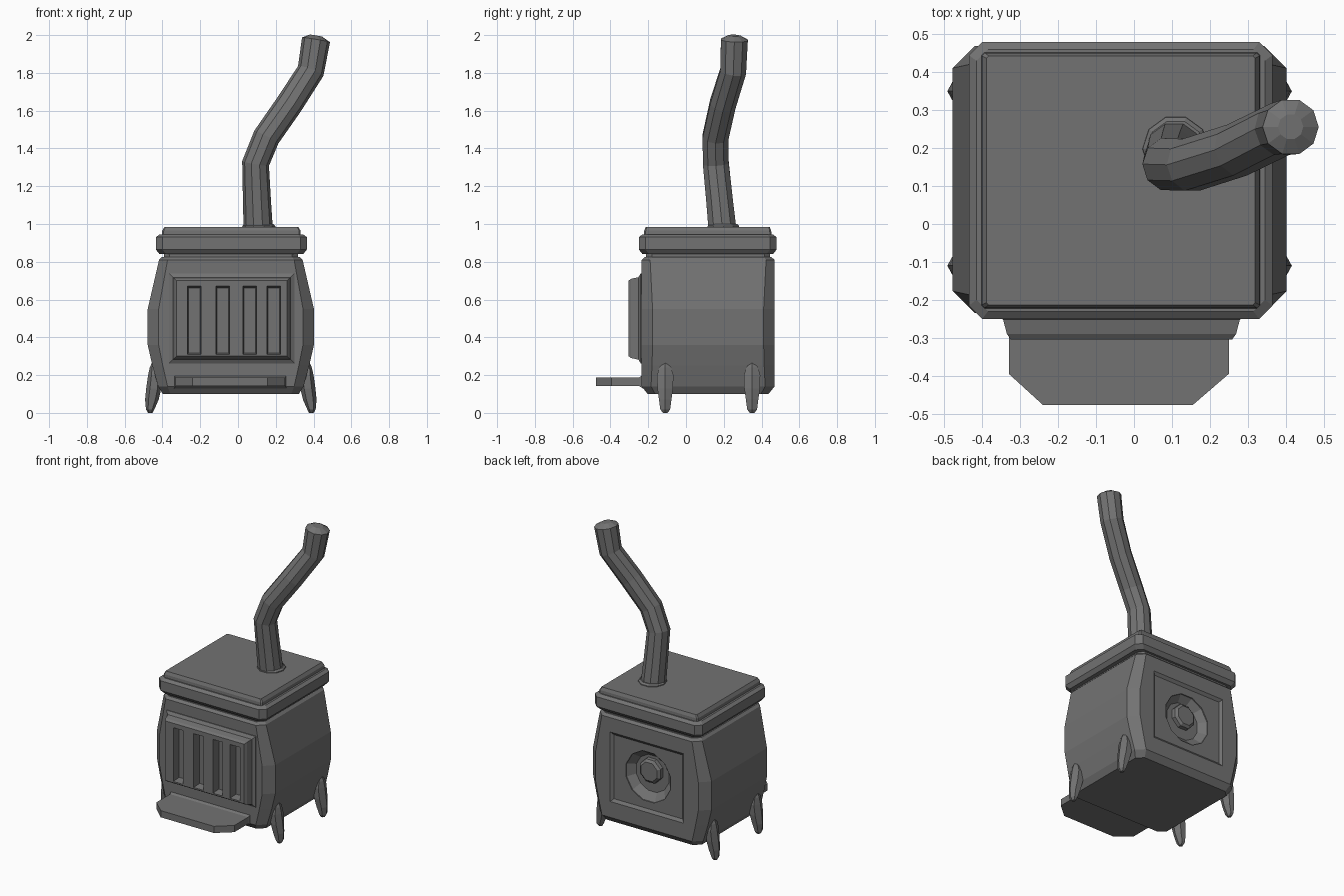
import bpy, bmesh
from math import cos, sin, pi
from mathutils import Vector

cube = bpy.data.objects.get("Cube")
if cube:
    bpy.data.objects.remove(cube, do_unlink=True)

CX, CY = -0.038, 0.117   # centre of the stove body

iron = bpy.data.materials.new("cast_iron_grey")
iron.use_nodes = True
iron.diffuse_color = (0.17, 0.17, 0.17, 1)
iron.node_tree.nodes["Principled BSDF"].inputs["Base Color"].default_value = (0.17, 0.17, 0.17, 1)


def loft(name, rings, location=(0, 0, 0)):
    """Skin a list of equal-length point rings and close both ends."""
    bm = bmesh.new()
    loops = [[bm.verts.new(p) for p in ring] for ring in rings]
    n = len(loops[0])
    for a, b in zip(loops, loops[1:]):
        for i in range(n):
            j = (i + 1) % n
            bm.faces.new((a[i], a[j], b[j], b[i]))
    bm.faces.new(loops[0][::-1])
    bm.faces.new(loops[-1])
    bmesh.ops.recalc_face_normals(bm, faces=bm.faces)
    mesh = bpy.data.meshes.new(name)
    bm.to_mesh(mesh)
    bm.free()
    mesh.materials.append(iron)
    obj = bpy.data.objects.new(name, mesh)
    obj.location = location
    bpy.context.collection.objects.link(obj)
    return obj


def chamfered(z, hx, hy, c):
    """Rectangle with cut corners at height z."""
    return [(sx * x, sy * y, z) for sx, sy, x, y in (
        (1, 1, hx, hy - c), (1, 1, hx - c, hy), (-1, 1, hx - c, hy), (-1, 1, hx, hy - c),
        (-1, -1, hx, hy - c), (-1, -1, hx - c, hy), (1, -1, hx - c, hy), (1, -1, hx, hy - c))]


def upright(y, x, z, hx, hz):
    """Rectangle facing the front."""
    return [(x - hx, y, z - hz), (x + hx, y, z - hz), (x + hx, y, z + hz), (x - hx, y, z + hz)]


def disc(y, x, z, r, n):
    """Polygon facing the back."""
    return [(x + r * cos(2 * pi * (i + .5) / n), y, z + r * sin(2 * pi * (i + .5) / n)) for i in range(n)]


def carve(obj, cutters):
    """Subtract the cutters and bake the result."""
    for c in cutters:
        c.hide_render = True
        mod = obj.modifiers.new("cut", 'BOOLEAN')
        mod.operation = 'DIFFERENCE'
        mod.solver = 'EXACT'
        mod.object = c
    bpy.context.view_layer.update()
    baked = bpy.data.meshes.new_from_object(obj.evaluated_get(bpy.context.evaluated_depsgraph_get()))
    obj.modifiers.clear()
    obj.data = baked
    for c in cutters:
        bpy.data.objects.remove(c, do_unlink=True)


# Bulging firebox with chamfered corners
body = loft("firebox", [chamfered(*r) for r in (
    (.10, .36, .32, .04), (.14, .385, .352, .05), (.25, .415, .352, .055),
    (.36, .44, .352, .058), (.55, .44, .352, .058), (.81, .38, .352, .045),
    (.825, .365, .335, .04))], (CX, CY, 0))

# Shallow back panel and round dish
back = CY + .352
carve(body, [
    loft("panel_cutter", [upright(back + .02, CX, .48, .30, .26), upright(back - .014, CX, .48, .255, .215)]),
    loft("dish_cutter", [disc(back + .02, CX, .48, .175, 12), disc(back - .02, CX, .48, .17, 12),
                         disc(back - .06, CX, .485, .125, 12)])])
loft("back_knob", [disc(back - .08, CX, .51, .085, 8), disc(back - .035, CX, .51, .082, 8),
                   disc(back - .022, CX, .51, .065, 8)])

# Neck, lid and top plate
loft("neck", [chamfered(z, .355, .328, .03) for z in (.80, .86)], (CX, CY, 0))
loft("lid", [chamfered(*r) for r in (
    (.84, .38, .345, .035), (.865, .40, .365, .035), (.93, .40, .365, .035),
    (.945, .38, .345, .03))], (CX + .003, CY - .002, 0))
loft("top_plate", [chamfered(*r) for r in (
    (.93, .368, .338, .008), (.965, .366, .336, .008), (.985, .354, .328, .006))], (CX + .003, CY - .002, 0))

# Grille door with four slots
door = loft("door", [upright(y, -.033, .5, hx, hz) for y, hx, hz in (
    (-.20, .335, .24), (-.24, .332, .238), (-.252, .312, .218), (-.29, .302, .21), (-.304, .292, .2))])
carve(door, [loft("slot_cutter", [upright(-.32, x, .49, .038, .183), upright(-.25, x, .49, .03, .172)])
             for x in (-.232, -.08, .063, .19)])

# Hearth shelf with clipped front corners and its mounting strip
shelf = [(-.33, -.20), (-.33, -.395), (-.24, -.477), (.155, -.477), (.25, -.395), (.25, -.20)]
loft("hearth_shelf", [[(x, y, z) for x, y in shelf] for z in (.142, .187)])
loft("shelf_strip", [upright(-.22, -.04, .165, .30, .04), upright(-.25, -.04, .165, .29, .022)])


# Four stubby legs
def leg_ring(z, x, hx, hy):
    return [(x + hx * cos(i * pi / 3), -.23 + hy * sin(i * pi / 3), z) for i in range(6)]


legs = loft("legs", [leg_ring(*r) for r in (
    (0, -.426, .012, .014), (.018, -.427, .022, .03), (.07, -.418, .036, .038),
    (.13, -.408, .04, .048), (.2, -.402, .036, .05), (.24, -.405, .024, .036),
    (.265, -.408, .01, .012))], (CX, CY + .003, 0))
mirror = legs.modifiers.new("mirror", 'MIRROR')
mirror.use_axis = (True, True, False)
mirror.use_clip = False
mirror.use_mirror_merge = False

# Crooked flue pipe
path = [Vector(p) for p in (
    (.108, .195, .95), (.1, .177, 1.13), (.093, .158, 1.32), (.15, .156, 1.46),
    (.272, .195, 1.635), (.385, .25, 1.81), (.413, .256, 1.975))]
radii = (.078, .074, .072, .072, .072, .072, .075)
rings = []
for i, p in enumerate(path):
    before = (p - path[max(i - 1, 0)]).normalized()
    after = (path[min(i + 1, len(path) - 1)] - p).normalized()
    t = (before + after).normalized()
    u = Vector((0, 1, 0)).cross(t).normalized()
    v = t.cross(u)
    rings.append([p + radii[i] * (u * cos(a * pi / 5) + v * sin(a * pi / 5)) for a in range(10)])
tip = path[-1] + Vector((0, 0, .022))
rings.append([tip + (q - path[-1]) * .45 for q in rings[-1]])
loft("flue_pipe", rings)

# Low collar where the pipe meets the top plate
loft("flue_collar", [[(.11 + r * cos(i * pi / 5), .198 + r * sin(i * pi / 5), z) for i in range(10)]
                     for r, z in ((.09, .97), (.087, .99), (.076, 1.0))])
